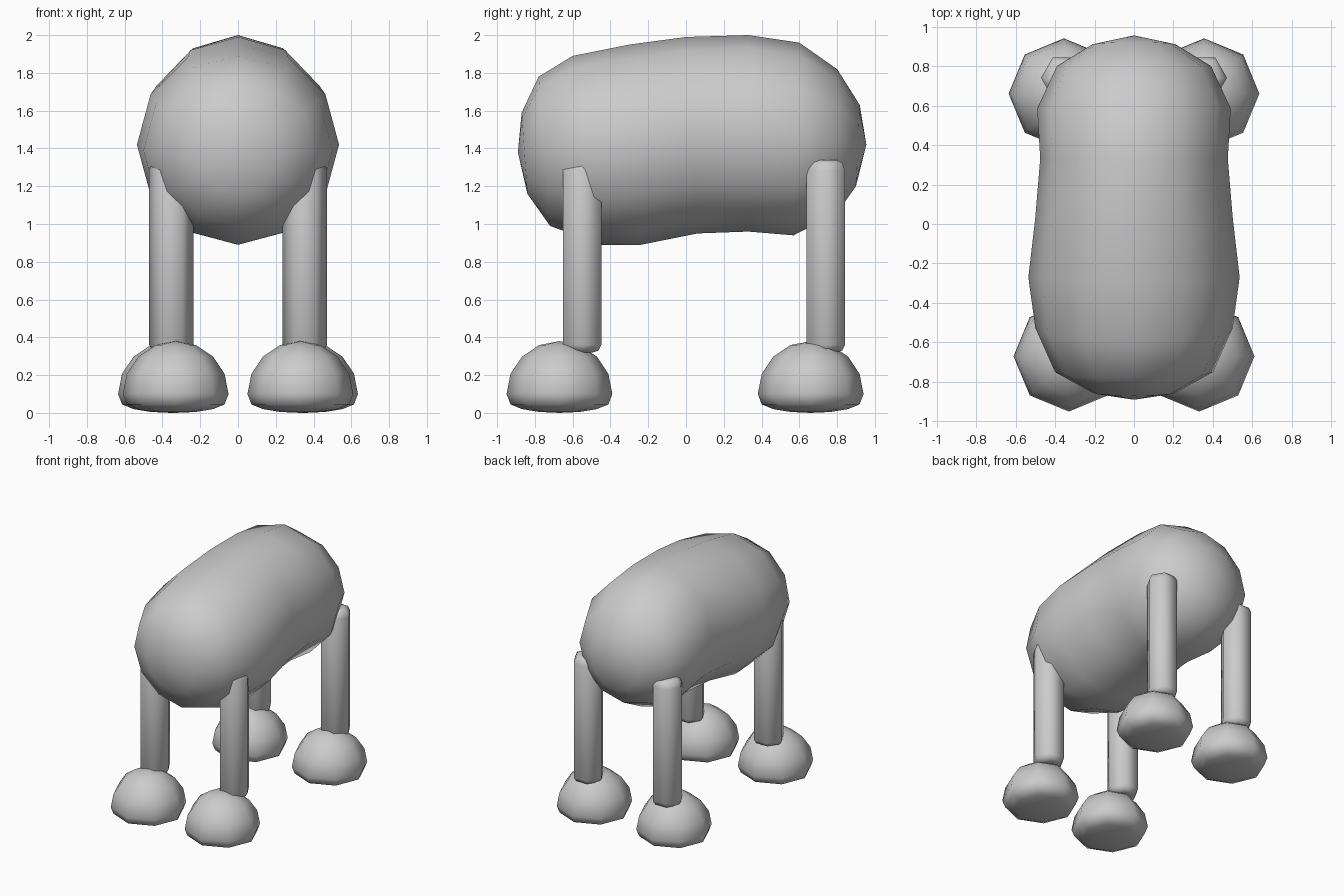
import bpy, math

if "Cube" in bpy.data.objects:
    bpy.data.objects.remove(bpy.data.objects["Cube"])

grey = bpy.data.materials.new("plain grey")
grey.diffuse_color = (0.6, 0.6, 0.6, 1)
grey.use_nodes = True
grey.node_tree.nodes["Principled BSDF"].inputs["Base Color"].default_value = grey.diffuse_color


def loft(name, rings, start=None, end=None):
    """Skin a row of equal rings; each end closes to a pole, or flat if none."""
    n = len(rings[0])
    verts = [p for r in rings for p in r]
    faces = [(i * n + j, i * n + (j + 1) % n, (i + 1) * n + (j + 1) % n, (i + 1) * n + j)
             for i in range(len(rings) - 1) for j in range(n)]
    last = (len(rings) - 1) * n
    if start is None:
        faces.append(tuple(reversed(range(n))))
    else:
        verts.append(start)
        faces += [(len(verts) - 1, (j + 1) % n, j) for j in range(n)]
    if end is None:
        faces.append(tuple(range(last, last + n)))
    else:
        verts.append(end)
        faces += [(len(verts) - 1, last + j, last + (j + 1) % n) for j in range(n)]
    mesh = bpy.data.meshes.new(name)
    mesh.from_pydata(verts, [], faces)
    mesh.materials.append(grey)
    mesh.shade_smooth()
    obj = bpy.data.objects.new(name, mesh)
    bpy.context.collection.objects.link(obj)
    return obj


def disc(x, y, z, r, n):
    return [(x + r * math.cos(2 * math.pi * j / n), y + r * math.sin(2 * math.pi * j / n), z)
            for j in range(n)]


# Body: twelve-sided rings from front to back (top y, top z, bottom y, bottom z, half width)
stations = [
    (-0.87, 1.59, -0.84, 1.16, 0.21), (-0.78, 1.78, -0.72, 0.99, 0.40),
    (-0.60, 1.89, -0.45, 0.89, 0.50), (-0.30, 1.95, -0.24, 0.89, 0.535),
    (0.00, 1.99, 0.06, 0.95, 0.50), (0.33, 2.00, 0.33, 0.96, 0.475),
    (0.60, 1.96, 0.57, 0.94, 0.49), (0.80, 1.82, 0.80, 1.06, 0.39),
    (0.92, 1.63, 0.90, 1.20, 0.21),
]
rings = []
for ty, tz, by, bz, w in stations:
    ring = []
    for j in range(12):
        a = 2 * math.pi * j / 12
        t = math.cos(a)
        ring.append((w * math.sin(a), (ty + by) / 2 + t * (ty - by) / 2,
                     (tz + bz) / 2 + t * (tz - bz) / 2))
    rings.append(ring)
loft("body", rings, (0, -0.89, 1.38), (0, 0.955, 1.42))

# Legs: hexagonal posts with rounded ends; feet: eight-sided domes with a flattened underside
leg_profile = [(0.065, 0.32), (0.10, 0.33), (0.118, 0.36), (0.118, 1.285), (0.10, 1.325), (0.065, 1.34)]
foot_profile = [(0.107, 0.005), (0.198, 0.02), (0.259, 0.045), (0.28, 0.10),
                (0.259, 0.207), (0.198, 0.298), (0.107, 0.359)]
for end, leg_y, foot_x, foot_y in (("front", -0.55, 0.33, -0.67), ("back", 0.74, 0.355, 0.66)):
    for side, s in (("left", -1), ("right", 1)):
        loft(f"{end}_{side}_leg", [disc(s * 0.353, leg_y, z, r, 6) for r, z in leg_profile])
        fx = s * foot_x
        loft(f"{end}_{side}_foot", [disc(fx, foot_y, z, r, 8) for r, z in foot_profile],
             (fx, foot_y, 0), (fx, foot_y, 0.38))
